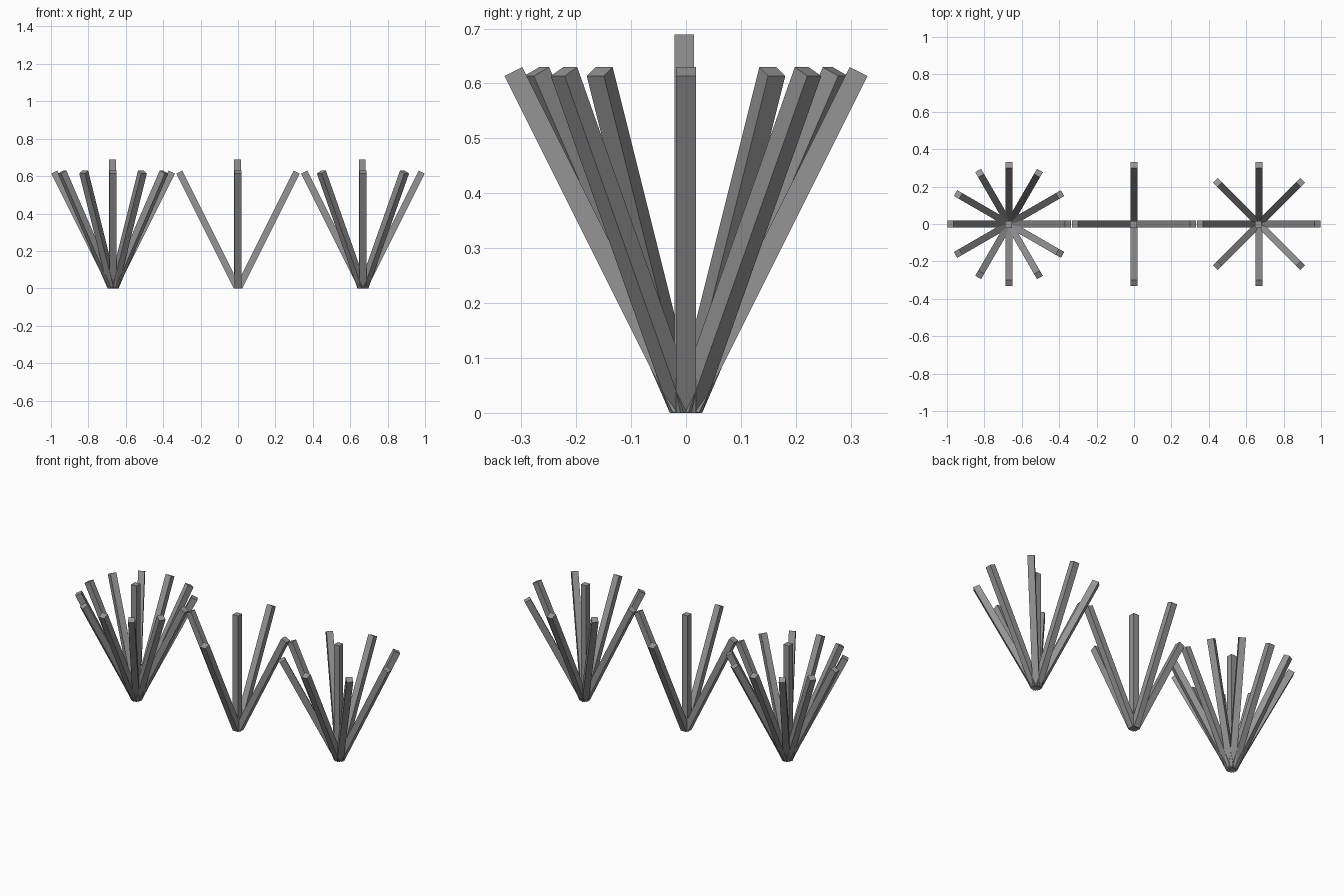
import bpy, bmesh, math
from mathutils import Matrix

cube = bpy.data.objects.get("Cube")
if cube:
    bpy.data.objects.remove(cube, do_unlink=True)

grey = bpy.data.materials.new("mid_grey")
grey.use_nodes = True
COLOUR = (0.3, 0.3, 0.3, 1)
grey.diffuse_color = COLOUR
grey.node_tree.nodes["Principled BSDF"].inputs["Base Color"].default_value = COLOUR

WIDTH = 0.036
LENGTH = 0.686
TILT = math.atan(0.5)


def bar(name, matrix):
    """Square bar standing on its own origin, then placed by the matrix."""
    mesh = bpy.data.meshes.new(name)
    bm = bmesh.new()
    bmesh.ops.create_cube(bm, size=1, matrix=matrix
                          @ Matrix.Diagonal((WIDTH, WIDTH, LENGTH, 1))
                          @ Matrix.Translation((0, 0, 0.5)))
    bm.to_mesh(mesh)
    bm.free()
    mesh.materials.append(grey)
    bpy.context.collection.objects.link(bpy.data.objects.new(name, mesh))


def cluster(name, x, count):
    """Upright post with a ring of bars leaning outwards."""
    bar(name + "_post", Matrix.Translation((x - 0.003, -0.003, 0.003)))
    for i in range(count):
        bar(f"{name}_leaning_bar_{i + 1}",
            Matrix.Translation((x, 0, 0))
            @ Matrix.Rotation(math.tau * i / count, 4, "Z")
            @ Matrix.Translation((0.0075, 0, 0.008))
            @ Matrix.Rotation(TILT, 4, "Y"))


# Three clusters in a row, each with its own number of leaning bars
cluster("right_cluster", -0.668, 12)
cluster("middle_cluster", 0, 4)
cluster("left_cluster", 0.668, 8)
